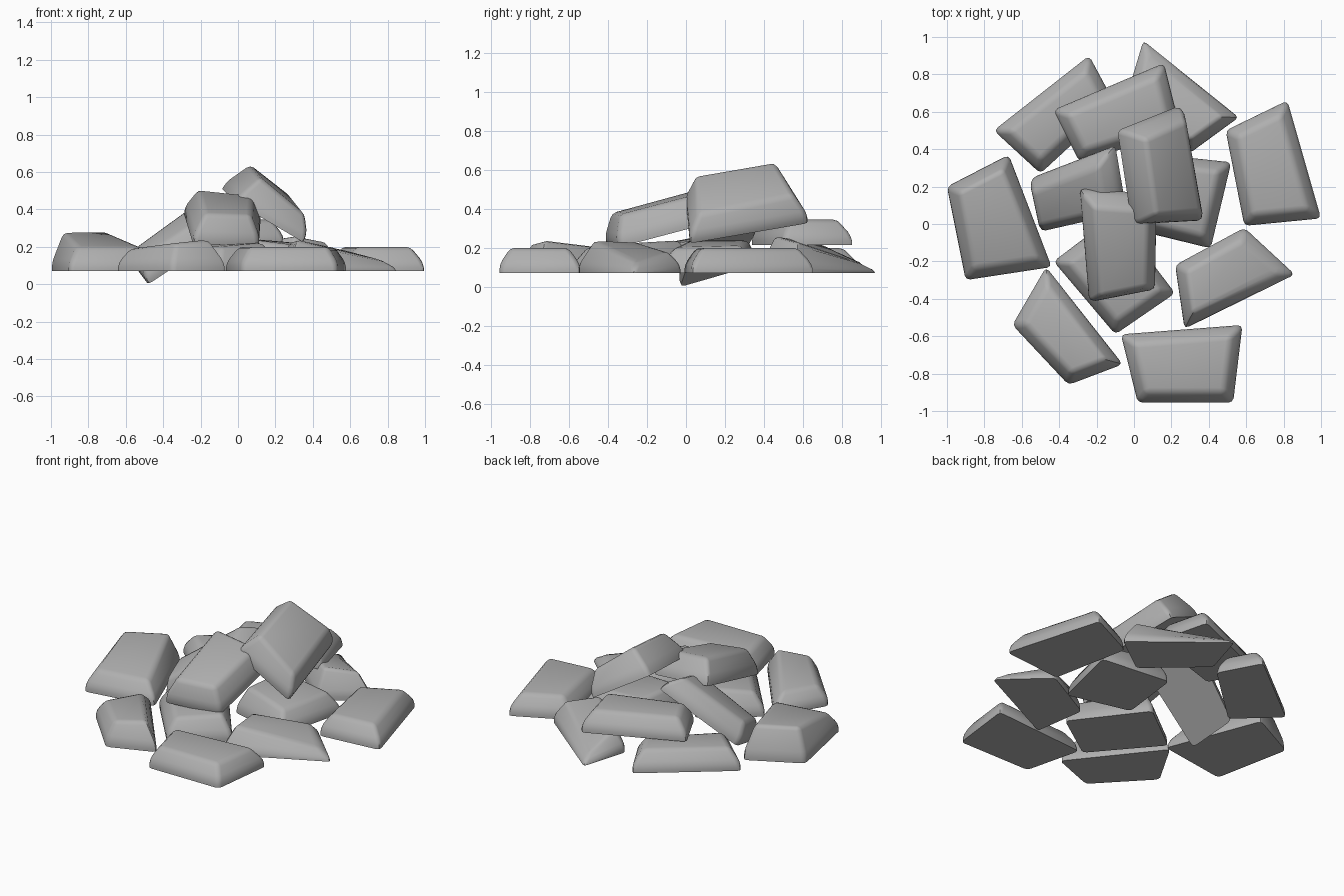
import bpy, bmesh
from mathutils import Vector

if "Cube" in bpy.data.objects:
    bpy.data.objects.remove(bpy.data.objects["Cube"])

GROUND = 0.07
grey = bpy.data.materials.new("stone_grey")
grey.diffuse_color = (0.43, 0.43, 0.43, 1)
grey.use_nodes = True
grey.node_tree.nodes["Principled BSDF"].inputs["Base Color"].default_value = grey.diffuse_color


def stone(name, base, heights, lip=0.045, inset=0.055):
    """Slab stone: four base corners, a height at each, sloped and rounded upper edges."""
    pts = [Vector((p[0], p[1], p[2] if len(p) > 2 else GROUND)) for p in base]
    n = (pts[2] - pts[0]).cross(pts[3] - pts[1]).normalized()
    if n.z < 0:
        n = -n
    mid = sum(pts, Vector()) / 4
    pts = [p - n * (p - mid).dot(n) for p in pts]      # keep the underside flat
    if isinstance(heights, (int, float)):
        heights = [heights] * 4
    bm = bmesh.new()
    rings = [[], [], []]
    for i, p in enumerate(pts):
        a = (pts[i - 1] - p).normalized()
        b = (pts[(i + 1) % 4] - p).normalized()
        inward = (a + b) * inset / max(a.cross(b).length, 0.7)
        h = heights[i]
        rings[0].append(bm.verts.new(p))
        rings[1].append(bm.verts.new(p + n * min(lip, h * 0.4)))
        rings[2].append(bm.verts.new(p + n * h + inward))
    bottom = bm.faces.new(rings[0])
    bm.faces.new(rings[2])
    for lo, hi in zip(rings, rings[1:]):
        for i in range(4):
            j = (i + 1) % 4
            bm.faces.new((lo[i], lo[j], hi[j], hi[i]))
    bmesh.ops.recalc_face_normals(bm, faces=bm.faces)
    edges = [e for e in bm.edges if bottom not in e.link_faces]
    bmesh.ops.bevel(bm, geom=edges, offset=0.025, segments=2, profile=0.5,
                    affect='EDGES', clamp_overlap=True)
    bmesh.ops.recalc_face_normals(bm, faces=bm.faces)
    me = bpy.data.meshes.new(name)
    bm.to_mesh(me)
    bm.free()
    me.materials.append(grey)
    ob = bpy.data.objects.new(name, me)
    bpy.context.collection.objects.link(ob)
    bpy.ops.object.select_all(action='DESELECT')
    ob.select_set(True)
    bpy.context.view_layer.objects.active = ob
    bpy.ops.object.shade_smooth_by_angle(angle=0.8)


# Outer ring of stones lying on the ground
stone("back_left_stone", [(-.24, .9), (-.75, .5), (-.5, .27), (-.1, .64)], .13)
stone("back_wedge_stone", [(.05, .98), (-.04, .68), (.3, .38), (.56, .57)],
      [.05, .15, .19, .16])
stone("right_stone", [(.82, .66), (.49, .5), (.59, -.01), (1, .03)], .13)
stone("left_stone", [(-.67, .37), (-1.0, .2), (-.9, -.3), (-.44, -.23)],
      [.21, .21, .13, .13])
stone("front_left_stone", [(-.47, -.23), (-.65, -.54), (-.35, -.86), (-.06, -.75)],
      [.12, .12, .15, .17])
stone("front_stone", [(-.07, -.59), (.58, -.54), (.53, -.955), (.02, -.955)], .13)
stone("front_right_stone", [(.59, -.02), (.22, -.22), (.27, -.56), (.86, -.27)],
      [.11, .16, .17, .06])

# Inner stones on the ground
stone("inner_front_stone", [(-.43, -.2), (-.1, -.59), (.22, -.37), (-.1, .05)],
      [.14, .13, .15, .17])
stone("inner_right_stone", [(.52, .33), (.05, .38), (.0, -.03), (.41, -.13)],
      [.14, .17, .17, .13])

# Stones leaning and stacked on top
stone("leaning_left_stone", [(-.48, -.03, .0), (-.54, .25, .08), (-.1, .42, .4),
                             (-.04, .07, .29)], .13)
stone("upper_back_stone", [(.16, .86, .215), (-.43, .61, .215), (-.29, .33, .215),
                           (.25, .5, .215)], .13)
stone("upper_front_stone", [(-.24, -.41, .22), (.11, -.34, .2), (.12, .16, .34),
                            (-.29, .19, .375)], .155)
stone("top_stone", [(-.01, .0, .44), (.35, .02, .22), (.24, .63, .33), (-.09, .5, .51)],
      [.18, .13, .15, .19])
